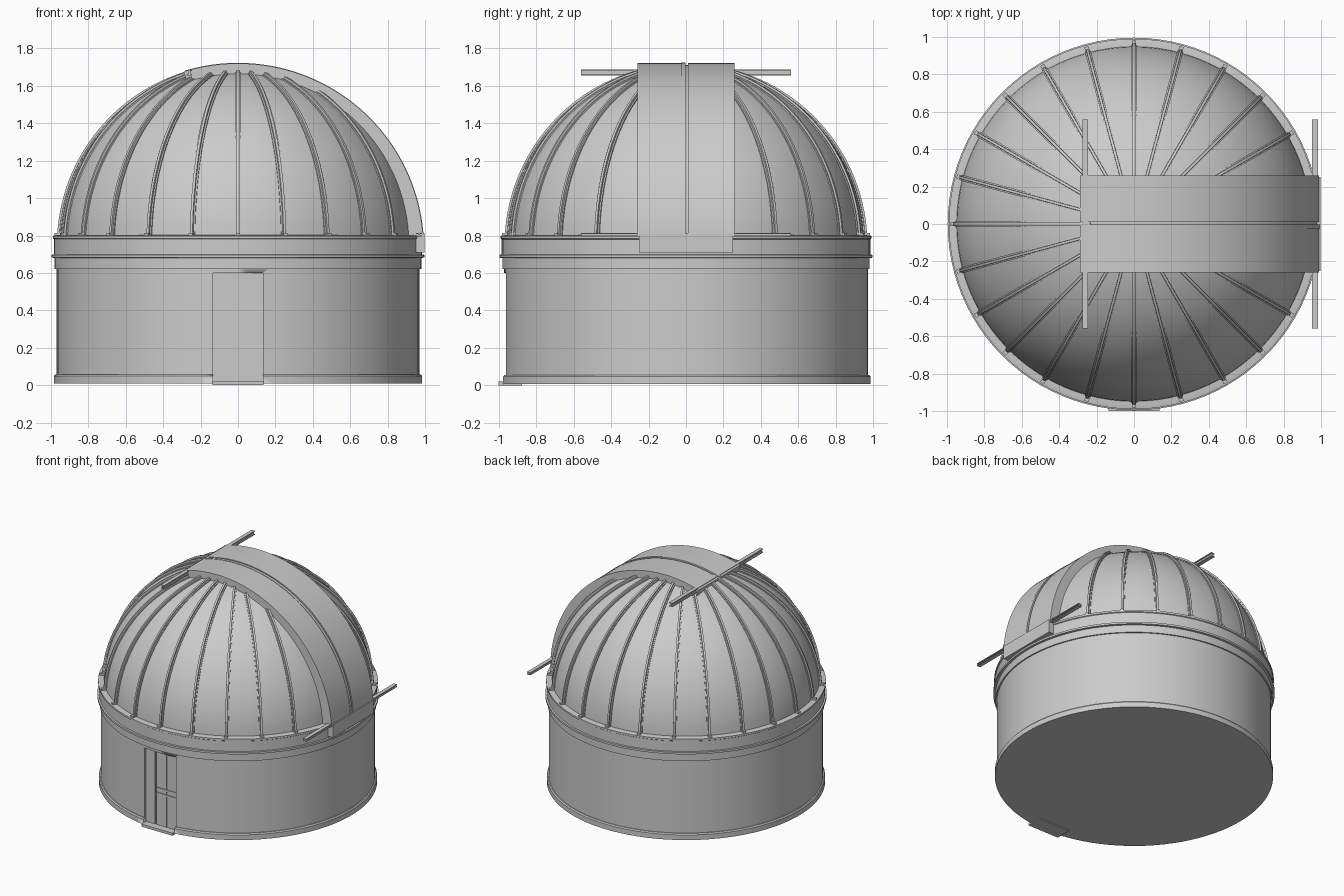
import bpy, bmesh, math
from math import cos, sin, pi, radians

if "Cube" in bpy.data.objects:
    bpy.data.objects.remove(bpy.data.objects["Cube"])


def finish(name, bm, angle=30):
    bmesh.ops.recalc_face_normals(bm, faces=bm.faces)
    me = bpy.data.meshes.new(name)
    bm.to_mesh(me)
    bm.free()
    ob = bpy.data.objects.new(name, me)
    bpy.context.collection.objects.link(ob)
    bpy.ops.object.select_all(action='DESELECT')
    ob.select_set(True)
    bpy.context.view_layer.objects.active = ob
    bpy.ops.object.shade_smooth_by_angle(angle=radians(angle))
    return ob


def lathe(name, profile, seg=96):
    # revolve (r, z) points round z; r = 0 ends close the solid
    bm = bmesh.new()
    rings = []
    for r, z in profile:
        n = 1 if r < 1e-6 else seg
        rings.append([bm.verts.new((r * cos(2 * pi * i / seg), r * sin(2 * pi * i / seg), z)) for i in range(n)])
    for a, b in zip(rings, rings[1:]):
        for i in range(seg):
            j = (i + 1) % seg
            f = [a[i % len(a)], a[j % len(a)], b[j % len(b)], b[i % len(b)]]
            bm.faces.new(list(dict.fromkeys(f)))
    return finish(name, bm)


def box(name, x0, x1, y0, y1, z0, z1):
    bm = bmesh.new()
    bmesh.ops.create_cube(bm, size=1)
    for v in bm.verts:
        v.co = ((x0, x1)[v.co.x > 0], (y0, y1)[v.co.y > 0], (z0, z1)[v.co.z > 0])
    return finish(name, bm)


def arc_bar(name, section, a0, a1, zc, turn=0, seg=32):
    # sweep a closed (radius, y) section along an arc in the xz plane
    bm = bmesh.new()
    rings = []
    for i in range(seg + 1):
        a = radians(a0 + (a1 - a0) * i / seg)
        rings.append([bm.verts.new((r * cos(a), y, zc + r * sin(a))) for r, y in section])
    n = len(section)
    for a, b in zip(rings, rings[1:]):
        for k in range(n):
            bm.faces.new((a[k], a[(k + 1) % n], b[(k + 1) % n], b[k]))
    bm.faces.new(rings[0])
    bm.faces.new(rings[-1][::-1])
    ob = finish(name, bm)
    ob.rotation_euler.z = radians(turn)
    return ob


def rect(r0, r1, y0, y1):
    return [(r0, y0), (r1, y0), (r1, y1), (r0, y1)]


# Round wall with plinth, cut by the doorway
wall = lathe("wall", [(0, .008), (.985, .008), (.985, .048), (.978, .056), (.97, .056), (.97, .64), (0, .64)])
cutter = box("doorway_cutter", -.135, .135, -1.2, -.935, .012, .6)
cutter.hide_render = True
cutter.hide_viewport = True
mod = wall.modifiers.new("doorway", 'BOOLEAN')
mod.object = cutter
mod.operation = 'DIFFERENCE'
mod.solver = 'EXACT'

# Door leaves, push bars and threshold
box("door_leaf_wide", -.045, .133, -.943, -.92, .02, .598)
box("door_leaf_narrow", -.133, -.055, -.943, -.92, .02, .598)
for z in (.26, .30):
    box("door_bar", -.04, .128, -.949, -.94, z, z + .014)
box("door_stile", .04, .046, -.947, -.94, .02, .598)
box("threshold", -.135, .135, -1.0, -.875, 0, .02)

# Rotating ring beneath the dome
lathe("dome_ring", [(.9, .622), (.98, .622), (.98, .68), (.996, .682), (.996, .697), (.984, .699),
                    (.984, .78), (.99, .784), (.99, .798), (.972, .802), (.9, .802)])

# Dome shell
R, ZC = .95, .75
lathe("dome_shell", [(.955, .72)] + [(R * cos(radians(a)), ZC + R * sin(radians(a))) for a in range(3, 90, 3)]
      + [(0, ZC + R)])

# Ribs with stepped section and small feet
rib = [(.94, -.016), (.956, -.016), (.957, -.008), (.968, -.007),
       (.968, .007), (.957, .008), (.956, .016), (.94, .016)]
for k in range(2, 23):
    arc_bar("dome_rib", rib, 3, 76, ZC, k * 15, 28)
    foot = box("rib_foot", .945, .982, -.012, .012, .80, .814)
    foot.rotation_euler.z = radians(k * 15)

# Shutter leaves over the slit, cover strip and lower apron
SC, SR = .728, .992
for s in (-1, 1):
    y0, y1 = sorted((s * .01, s * .258))
    arc_bar("shutter_leaf", rect(.90, SR, y0, y1), 4, 107, SC, 0, 48)
arc_bar("shutter_seam", rect(.90, .982, -.012, .012), 4, 107, SC, 0, 48)
arc_bar("shutter_strip", rect(.98, .995, -.026, -.004), 4, 106.5, SC, 0, 48)
box("shutter_apron", .94, .996, -.25, .25, .71, .812)

# Shutter rails, each a pair of bars on a web
for name, x, z in (("upper_rail", -.26, 1.67), ("lower_rail", .968, .804)):
    h = .015 if name == "upper_rail" else .01
    box(name + "_web", x - .006, x + .006, -.56, .56, z - h, z + h)
    for s in (-1, 1):
        zz = z + s * (h - .003)
        box(name + "_flange", x - .015, x + .015, -.56, .56, zz - .003, zz + .003)
